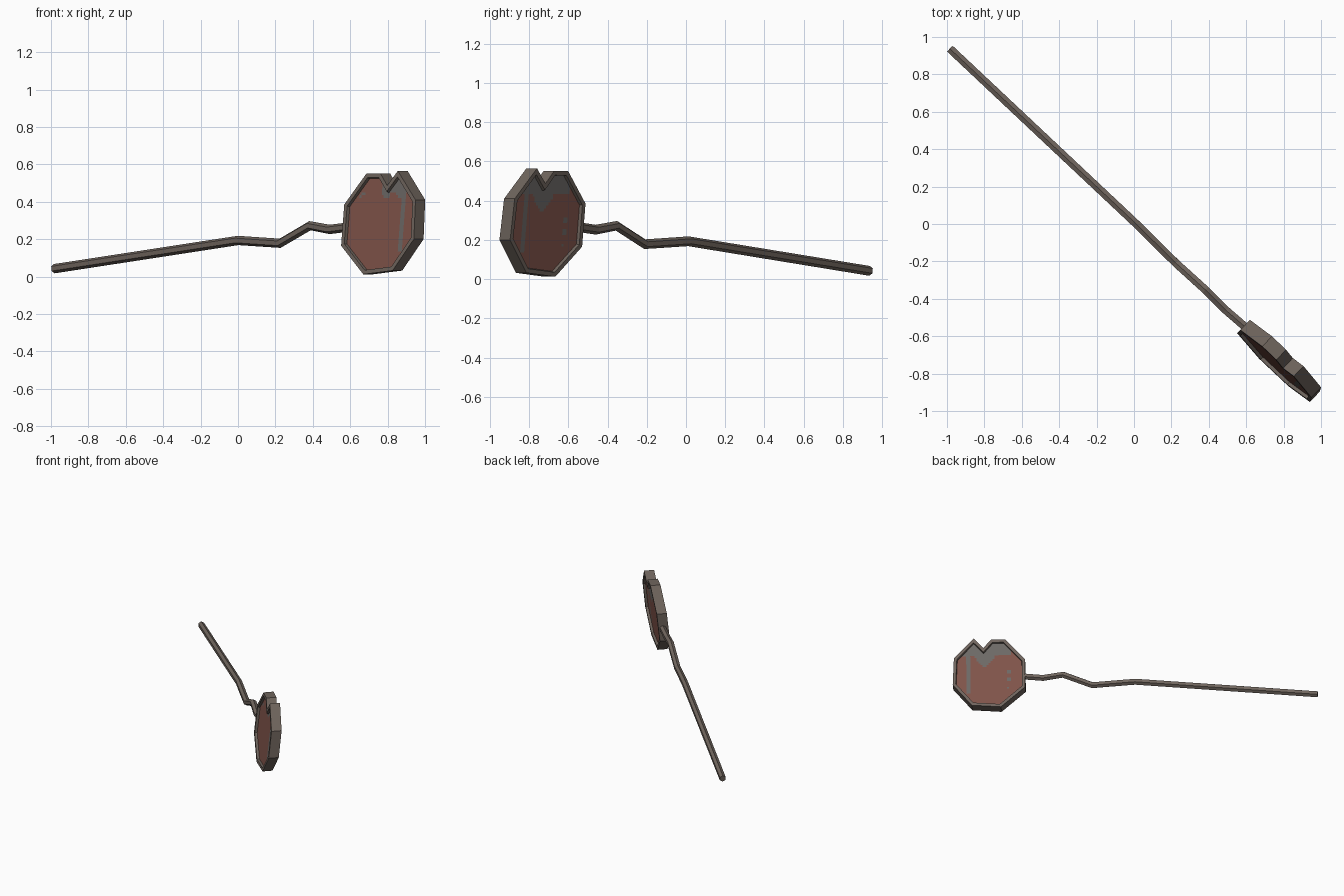
import bpy, bmesh, math
from mathutils import Vector

if "Cube" in bpy.data.objects:
    bpy.data.objects.remove(bpy.data.objects["Cube"])


def mat(name, c):
    m = bpy.data.materials.new(name)
    m.diffuse_color = (*c, 1)
    m.use_nodes = True
    m.node_tree.nodes["Principled BSDF"].inputs["Base Color"].default_value = m.diffuse_color
    return m


METAL = mat("weathered metal", (0.160, 0.130, 0.110))
RED = mat("faded red", (0.215, 0.088, 0.068))
GREY = mat("worn grey", (0.150, 0.140, 0.132))


def finish(name, bm, mats):
    bmesh.ops.recalc_face_normals(bm, faces=bm.faces)
    me = bpy.data.meshes.new(name)
    bm.to_mesh(me)
    bm.free()
    for m in mats:
        me.materials.append(m)
    ob = bpy.data.objects.new(name, me)
    bpy.context.collection.objects.link(ob)
    return ob


# Bent pole: six-sided tube swept along a crooked path
path = [Vector(p) for p in ((-0.983, 0.936, 0.042), (0, 0.012, 0.193), (0.225, -0.21, 0.178),
                            (0.385, -0.355, 0.272), (0.49, -0.46, 0.252), (0.60, -0.555, 0.266))]
bm = bmesh.new()
rings = []
for i, p in enumerate(path):
    d = (path[min(i + 1, len(path) - 1)] - path[max(i - 1, 0)]).normalized()
    side = d.cross(Vector((0, 0, 1))).normalized()
    up = side.cross(d)
    rings.append([bm.verts.new(p + 0.025 * (side * math.cos(k * math.pi / 3 + math.pi / 6)
                                            + up * math.sin(k * math.pi / 3 + math.pi / 6)))
                  for k in range(6)])
for a, b in zip(rings, rings[1:]):
    for k in range(6):
        bm.faces.new((a[k], a[(k + 1) % 6], b[(k + 1) % 6], b[k]))
bm.faces.new(rings[0])
bm.faces.new(rings[-1])
finish("bent_pole", bm, [METAL])

# Sign: notched octagon, slightly pitched back, with recessed panels on both sides
A = Vector((0.56, -0.575, 0))
T = Vector((0.72, -0.69, 0)).normalized()
N = Vector((0.69, 0.72, 0)).normalized()
THICK = 0.075
outline = [(0, 0.385), (0, 0.165), (0.18, 0.012), (0.395, 0.032), (0.535, 0.20), (0.525, 0.41),
           (0.378, 0.565), (0.307, 0.487), (0.25, 0.552), (0.146, 0.55)]


def place(s, z, depth):
    return A + T * s + N * (depth + 0.11 * (z - 0.28)) + Vector((0, 0, z))


bm = bmesh.new()
tag = bm.faces.layers.int.new("panel")
front = [bm.verts.new(place(s, z, 0)) for s, z in outline]
back = [bm.verts.new(place(s, z, THICK)) for s, z in outline]
for loop in (front, back[::-1]):
    bm.faces.new(loop)[tag] = 1
n = len(outline)
for k in range(n):
    bm.faces.new((front[k], back[k], back[(k + 1) % n], front[(k + 1) % n]))
bmesh.ops.recalc_face_normals(bm, faces=bm.faces)
for width, depth in ((0.022, 0), (0.003, -0.018)):
    bm.normal_update()
    rim = bmesh.ops.inset_region(bm, faces=[f for f in bm.faces if f[tag]], thickness=width,
                                 depth=depth, use_even_offset=True)
    for f in rim["faces"]:
        f[tag] = 0


# Cut panels into small cells so the worn paint can follow a rule
def slice_panels(co, no):
    fs = [f for f in bm.faces if f[tag]]
    geom = fs + list({e for f in fs for e in f.edges}) + list({v for f in fs for v in f.verts})
    bmesh.ops.bisect_plane(bm, geom=geom, plane_co=co, plane_no=no, dist=1e-5)


for i in range(1, 36):
    slice_panels(A + T * (i * 0.015), T)
    slice_panels(Vector((0, 0, 0.015 + i * 0.015)), Vector((0, 0, 1)))


def worn(s, z, is_back):
    if 0.405 < s < 0.437 and 0.14 < z:            # long drip
        return True
    if is_back:
        low = 0.44 - 0.11 * max(0, 1 - abs(s - 0.30) / 0.09)
        spots = ((0.12, 0.30), (0.12, 0.24), (0.13, 0.17))
        start = 0.10
    else:
        low = 0.435 + 0.02 * math.sin(s * 60)
        spots = ((0.10, 0.43), (0.12, 0.445))
        start = 0.25
    if start < s and z > low:
        return True
    return any(abs(s - a) < 0.012 and abs(z - b) < 0.012 for a, b in spots)


for f in bm.faces:
    if f[tag]:
        c = f.calc_center_median()
        s = (c - A).dot(T)
        is_back = (c - A).dot(N) - 0.11 * (c.z - 0.28) > THICK / 2
        f.material_index = 2 if worn(s, c.z, is_back) else 1
finish("octagon_sign", bm, [METAL, RED, GREY])
